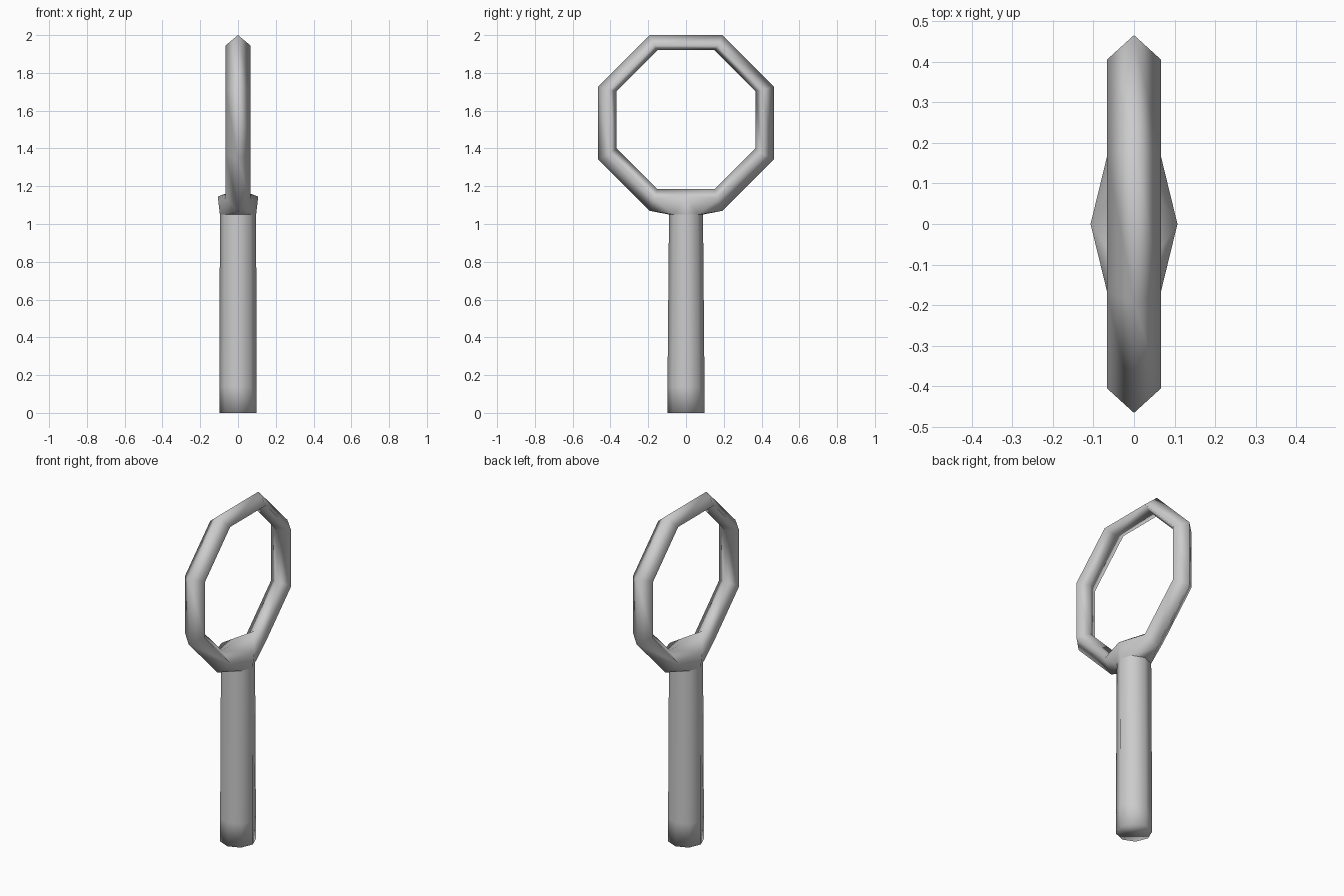
import bpy, bmesh, math
from mathutils import Vector

if "Cube" in bpy.data.objects:
    bpy.data.objects.remove(bpy.data.objects["Cube"])


def finish(bm, name):
    bmesh.ops.remove_doubles(bm, verts=bm.verts, dist=0.0005)
    bmesh.ops.recalc_face_normals(bm, faces=bm.faces)
    mesh = bpy.data.meshes.new(name)
    bm.to_mesh(mesh)
    bm.free()
    for p in mesh.polygons:
        p.use_smooth = True
    obj = bpy.data.objects.new(name, mesh)
    bpy.context.collection.objects.link(obj)
    return obj


def face(bm, *pts):
    return bm.faces.new([bm.verts.new(p) for p in pts])


def handle_ring(z, rx, ry):
    return [Vector((rx * math.sin(i * math.pi / 4), ry * math.cos(i * math.pi / 4), z))
            for i in range(8)]


def octagon_point(i, x, apothem, cz):
    a = math.radians(-67.5 + 45 * i)
    r = apothem / math.cos(math.pi / 8)
    return Vector((x, r * math.cos(a), cz + r * math.sin(a)))


# Kite-shaped cross-section of the hoop: x, apothem, centre height
SECTION = [(0, 0.465, 1.535), (0.066, 0.405, 1.54), (0, 0.367, 1.553), (-0.066, 0.405, 1.54)]
top = handle_ring(1.05, 0.096, 0.09)

# Octagonal hoop, seven straight segments
bm = bmesh.new()
corners = [[octagon_point(i, *s) for s in SECTION] for i in range(8)]
for a, b in zip(corners, corners[1:]):
    for k in range(4):
        n = (k + 1) % 4
        face(bm, a[k], a[n], b[n], b[k])

# Flared collar replacing the lowest segment, mirrored over both axes
for sx in (1, -1):
    def m(p, sy):
        return Vector((p.x * sx, p.y * sy, p.z))
    ridge, side, inner = corners[0][:3]
    mid = Vector((0.107, 0, 1.145))
    for sy in (1, -1):
        for tri in ((ridge, top[0], top[1]), (ridge, top[1], side),
                    (side, top[1], mid), (top[1], top[2], mid), (inner, side, mid)):
            face(bm, *[m(p, sy) for p in tri])
    face(bm, m(inner, 1), m(inner, -1), m(mid, 1))
finish(bm, "hoop")

# Eight-sided handle, slightly tapered, closed at the foot
bm = bmesh.new()
rings = [handle_ring(0, 0.098, 0.099), handle_ring(0.14, 0.098, 0.098), top]
for a, b in zip(rings, rings[1:]):
    for k in range(8):
        n = (k + 1) % 8
        face(bm, a[k], a[n], b[n], b[k])
face(bm, *rings[0])
finish(bm, "handle")
